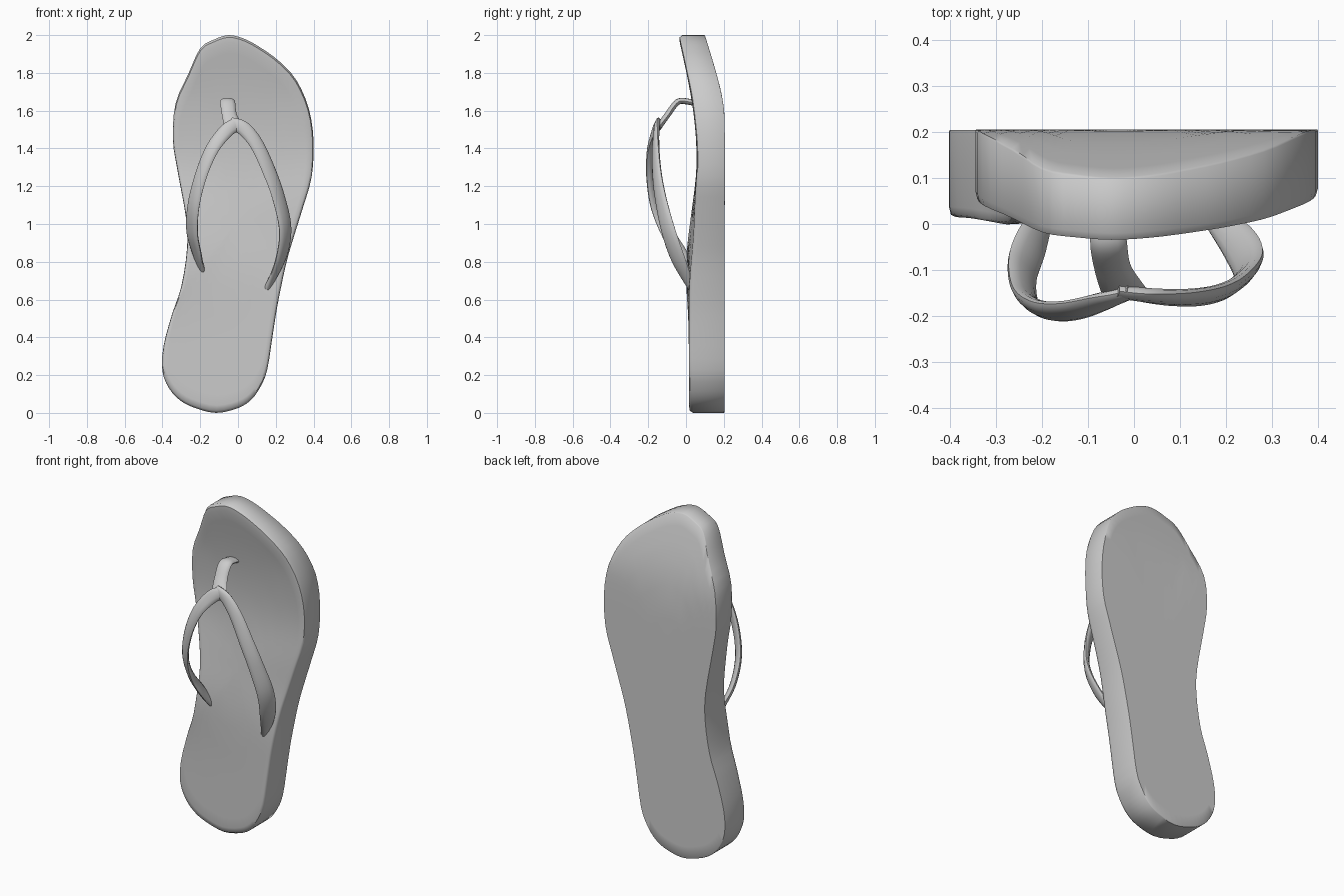
import bpy, bmesh, math
from mathutils import Vector

if "Cube" in bpy.data.objects:
    bpy.data.objects.remove(bpy.data.objects["Cube"])


def spline(pts, steps, closed=False):
    """Catmull-Rom samples through the points."""
    n = len(pts)
    p = [Vector(q) for q in pts]
    at = (lambda i: p[i % n]) if closed else (lambda i: p[max(0, min(n - 1, i))])
    out = []
    for i in range(n if closed else n - 1):
        a, b, c, d = at(i - 1), at(i), at(i + 1), at(i + 2)
        for k in range(steps):
            t = k / steps
            out.append(0.5 * (2 * b + (c - a) * t + (2 * a - 5 * b + 4 * c - d) * t * t
                              + (3 * b - a - 3 * c + d) * t ** 3))
    return out if closed else out + [p[-1]]


def lookup(table, z):
    """Smoothly interpolated y at height z."""
    for (z0, y0), (z1, y1) in zip(table, table[1:]):
        if z <= z1:
            t = max(0, (z - z0) / (z1 - z0))
            return y0 + (y1 - y0) * t
    return table[-1][1]


def finish(name, bm, angle):
    bmesh.ops.recalc_face_normals(bm, faces=bm.faces)
    me = bpy.data.meshes.new(name)
    bm.to_mesh(me)
    bm.free()
    ob = bpy.data.objects.new(name, me)
    bpy.context.collection.objects.link(ob)
    bpy.ops.object.select_all(action='DESELECT')
    bpy.context.view_layer.objects.active = ob
    ob.select_set(True)
    bpy.ops.object.shade_smooth_by_angle(angle=math.radians(angle))
    return ob


def bridge(bm, rings):
    for a, b in zip(rings, rings[1:]):
        for i in range(len(a)):
            j = (i + 1) % len(a)
            bm.faces.new((a[i], a[j], b[j], b[i]))


# Sole: footprint outline (x, z) and side profiles (z, y)
OUTLINE = [(-.05, 2.0), (-.13, 1.975), (-.20, 1.93), (-.265, 1.79), (-.33, 1.64), (-.345, 1.45),
           (-.32, 1.28), (-.275, 1.03), (-.27, .87), (-.30, .67), (-.35, .52), (-.395, .35),
           (-.40, .22), (-.365, .13), (-.305, .065), (-.225, .025), (-.115, 0), (0, .025),
           (.07, .07), (.12, .14), (.155, .23), (.185, .42), (.21, .575), (.255, .79),
           (.295, .93), (.345, 1.09), (.39, 1.25), (.40, 1.44), (.375, 1.61), (.31, 1.76),
           (.22, 1.86), (.125, 1.93), (.035, 1.98)]
FRONT = spline([(0, .015), (.45, .015), (.75, .012), (1.05, .035), (1.35, .058),
                (1.63, .035), (1.82, -.002), (2.0, -.042)], 6)
BACK = spline([(0, .205), (1.0, .205), (1.5, .205), (1.65, .195), (1.8, .16), (2.0, .10)], 6)


def front(x, z):
    tilt = .055 * math.exp(-((z - .85) / .25) ** 2)
    return lookup(FRONT, z) + tilt * x


outline = spline([(x, z) for x, z in OUTLINE], 3, True)
centre = Vector((-.02, 1.0))
bm = bmesh.new()


def sole_ring(s, side, drop=0):
    ring = []
    for p in outline:
        q = centre + (p - centre) * s
        y = front(q.x, q.y) + drop if side == 'front' else lookup(BACK, q.y) - drop
        ring.append(bm.verts.new((q.x, y, q.y)))
    return ring


rings = [sole_ring(s, 'front') for s in (.04, .2, .35, .5, .65, .8, .9, .96)]
rings += [sole_ring(.988, 'front', .005), sole_ring(1, 'front', .022), sole_ring(1, 'back', .004)]
rings += [sole_ring(s, 'back') for s in (.995, .93, .85, .75, .6, .4, .2, .04)]
bridge(bm, rings)
bm.faces.new(rings[0])
bm.faces.new(rings[-1])
finish('sole', bm, 50)


# Thong: flat bands swept along paths, facing away from a centre line
def band(name, path, hub):
    pts = spline(path, 6)          # each point: x, y, z, width
    bm = bmesh.new()
    rings = []
    for i, q in enumerate(pts):
        p = q.xyz
        t = (pts[min(i + 1, len(pts) - 1)].xyz - pts[max(i - 1, 0)].xyz).normalized()
        n = p - hub(p)
        n = (n - t * n.dot(t)).normalized()
        w = t.cross(n)
        ring = []
        for k in range(12):
            a = math.tau * k / 12
            ring.append(bm.verts.new(p + w * math.cos(a) * q.w / 2 + n * math.sin(a) * .016))
        rings.append(ring)
    bridge(bm, rings)
    bm.faces.new(rings[0])
    bm.faces.new(rings[-1])
    finish(name, bm, 60)


def foot_axis(p):
    return Vector((0, .12, p.z))


band('left_strap', [(.0, -.145, 1.53, .07), (-.06, -.165, 1.495, .075), (-.135, -.187, 1.40, .075),
                    (-.195, -.187, 1.26, .075), (-.235, -.16, 1.10, .08),
                    (-.243, -.10, .96, .09), (-.22, -.035, .85, .09), (-.19, .03, .75, .05)], foot_axis)
band('right_strap', [(-.04, -.145, 1.53, .07), (.03, -.155, 1.505, .075), (.10, -.16, 1.42, .075),
                     (.165, -.155, 1.28, .08), (.215, -.135, 1.14, .085),
                     (.25, -.095, .97, .095), (.225, -.04, .81, .09), (.155, .03, .66, .04)], foot_axis)
band('toe_post', [(-.05, .08, 1.63, .07), (-.055, .01, 1.648, .075), (-.055, -.045, 1.645, .08),
                  (-.045, -.10, 1.575, .08), (-.02, -.15, 1.505, .10)],
     lambda p: Vector((p.x, 0, 1.4)))
